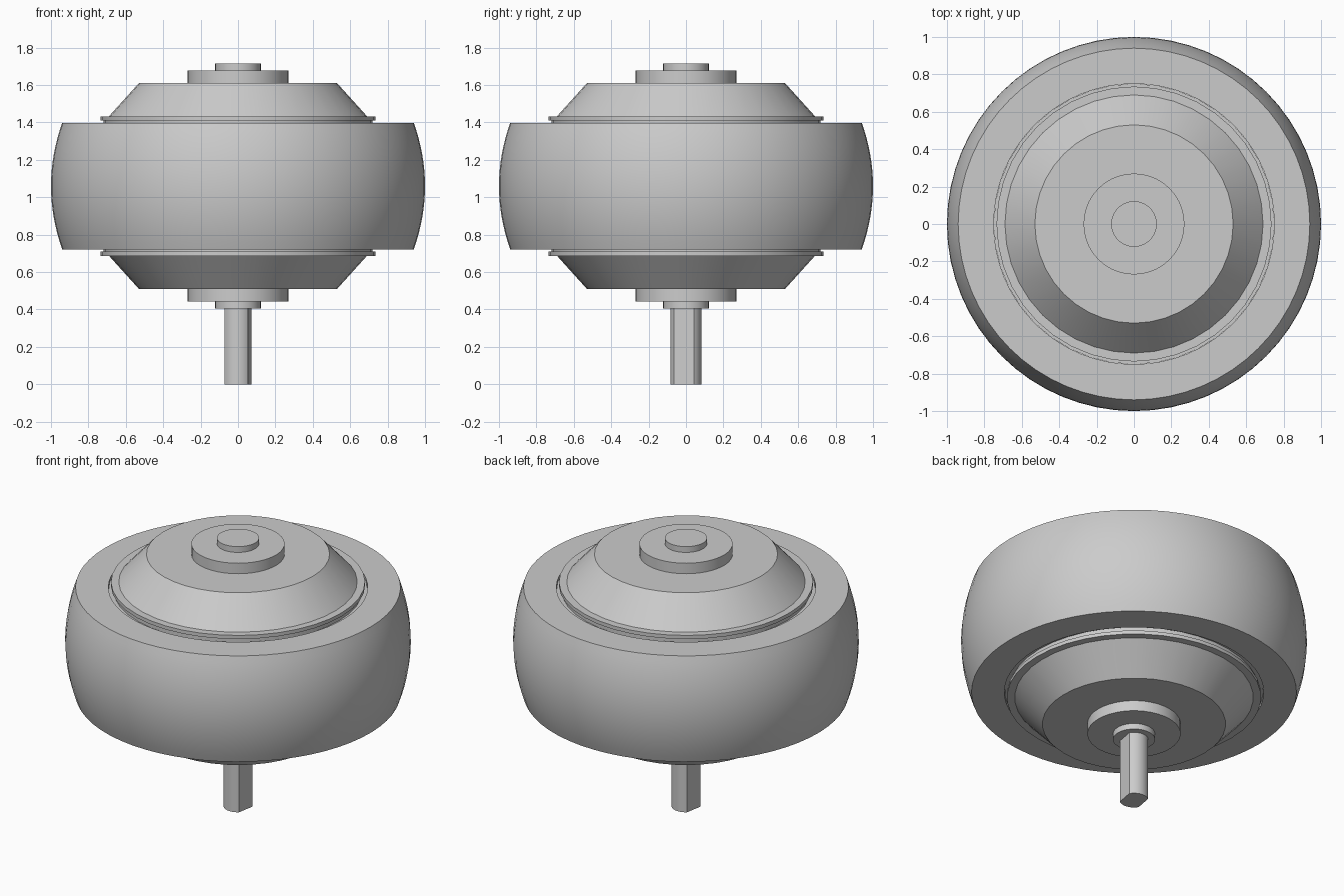
import bpy, bmesh, math

cube = bpy.data.objects.get("Cube")
if cube:
    bpy.data.objects.remove(cube, do_unlink=True)

grey = bpy.data.materials.new("plain grey")
grey.use_nodes = True
colour = (0.6, 0.6, 0.6, 1)
grey.diffuse_color = colour
grey.node_tree.nodes["Principled BSDF"].inputs["Base Color"].default_value = colour

MID = 1.06  # height of the wheel's middle plane


def finish(name, bm):
    bmesh.ops.recalc_face_normals(bm, faces=bm.faces)
    mesh = bpy.data.meshes.new(name)
    bm.to_mesh(mesh)
    bm.free()
    obj = bpy.data.objects.new(name, mesh)
    bpy.context.collection.objects.link(obj)
    mesh.materials.append(grey)
    bpy.ops.object.select_all(action="DESELECT")
    bpy.context.view_layer.objects.active = obj
    obj.select_set(True)
    bpy.ops.object.shade_smooth_by_angle(angle=math.radians(25))
    return obj


def lathe(name, profile, sides, closed=False):
    """Spin a (radius, height) profile around the z axis."""
    bm = bmesh.new()
    verts = [bm.verts.new((r, 0, z)) for r, z in profile]
    edges = [bm.edges.new(pair) for pair in zip(verts, verts[1:])]
    if closed:
        edges.append(bm.edges.new((verts[-1], verts[0])))
    bmesh.ops.spin(bm, geom=verts + edges, cent=(0, 0, 0), axis=(0, 0, 1),
                   angle=math.tau, steps=sides, use_duplicate=False)
    bmesh.ops.remove_doubles(bm, verts=bm.verts, dist=0.0005)
    return finish(name, bm)


# Tyre: bulging tread, flat side walls and a bore for the hub
half = 0.338
tread = [(1 - 0.06 * (i / 8) ** 2, MID + half * i / 8) for i in range(-8, 9)]
lathe("tyre", [(0.75, MID - half)] + tread + [(0.75, MID + half)], 64, closed=True)

# Hub: conical caps with thin lips, bosses and pins, alike above and below
cap = [(0.75, 0.32), (0.72, 0.32), (0.72, 0.35), (0.735, 0.35), (0.735, 0.373),
       (0.69, 0.373), (0.53, 0.55), (0.27, 0.55), (0.27, 0.617),
       (0.122, 0.617), (0.122, 0.654), (0, 0.654)]
for name, side in (("upper_hub", 1), ("lower_hub", -1)):
    lathe(name, [(r, MID + side * h) for r, h in cap], 40)

# Axle: round shaft with two opposite flats, turned slightly
bm = bmesh.new()
outline = []
for base in (80, 260):
    for i in range(13):
        a = math.radians(base - 49 + 98 * i / 12)
        outline.append(bm.verts.new((0.083 * math.cos(a), 0.083 * math.sin(a), 0)))
face = bm.faces.new(outline)
top = bmesh.ops.extrude_face_region(bm, geom=[face])["geom"]
bmesh.ops.translate(bm, vec=(0, 0, MID - 0.65),
                    verts=[v for v in top if isinstance(v, bmesh.types.BMVert)])
finish("axle", bm)
